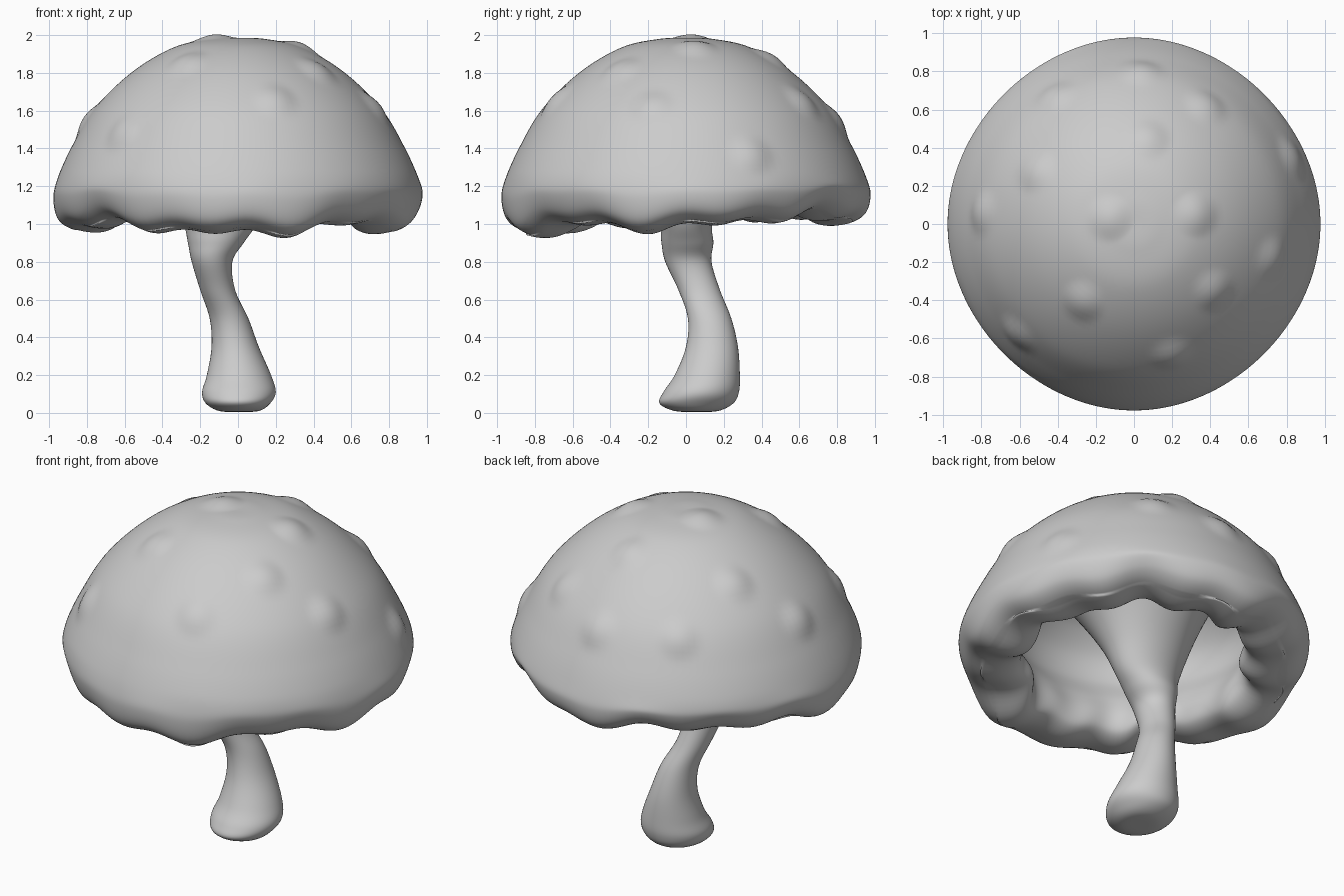
import bpy, bmesh
from math import sin, cos, pi
from mathutils import Vector

if "Cube" in bpy.data.objects:
    bpy.data.objects.remove(bpy.data.objects["Cube"])


def smooth_path(pts, steps):
    """Catmull-Rom through points of any dimension."""
    out = []
    for i in range(len(pts) - 1):
        a, b, c, d = (pts[min(max(i + k, 0), len(pts) - 1)] for k in (-1, 0, 1, 2))
        for s in range(steps):
            t = s / steps
            out.append([0.5 * (2 * q + (r - p) * t + (2 * p - 5 * q + 4 * r - w) * t * t
                               + (3 * q - p - 3 * r + w) * t ** 3)
                        for p, q, r, w in zip(a, b, c, d)])
    out.append(list(pts[-1]))
    return out


def skin(name, rings):
    """Bridge closed rings of points into one smooth-shaded surface."""
    bm = bmesh.new()
    rows = [[bm.verts.new(p) for p in ring] for ring in rings]
    for a, b in zip(rows, rows[1:]):
        for j in range(len(a)):
            k = (j + 1) % len(a)
            bm.faces.new((a[j], a[k], b[k], b[j]))
    bmesh.ops.remove_doubles(bm, verts=bm.verts, dist=1e-5)
    bmesh.ops.recalc_face_normals(bm, faces=bm.faces)
    me = bpy.data.meshes.new(name)
    bm.to_mesh(me)
    bm.free()
    for f in me.polygons:
        f.use_smooth = True
    ob = bpy.data.objects.new(name, me)
    bpy.context.collection.objects.link(ob)
    return ob


# Cap: dome, rolled rim, then hollow underside up to the stem flare
outer = [(0, 1.985), (0.14, 1.98), (0.34, 1.935), (0.56, 1.805), (0.76, 1.61),
         (0.885, 1.4), (0.96, 1.23), (0.977, 1.14), (0.95, 1.05), (0.87, 1.0)]
inner = [(0.75, 0.985), (0.66, 1.02), (0.63, 1.1), (0.65, 1.2), (0.71, 1.34),
         (0.70, 1.47), (0.62, 1.59), (0.52, 1.67)]
STEPS, SEG = 8, 160
profile = smooth_path(outer + inner, STEPS)
n_outer = (len(outer) - 1) * STEPS

# Warts, given by their position seen from above
wart_xy = [(-0.13, 0.03), (0.33, 0.05), (0.07, 0.45), (0.04, 0.80), (0.38, 0.62),
           (0.83, 0.35), (0.73, -0.18), (0.42, -0.35), (0.20, -0.69), (-0.27, -0.41),
           (-0.61, -0.58), (-0.80, 0.06), (-0.52, 0.28), (-0.42, 0.67)]


def dome_z(r):
    for (r0, z0), (r1, z1) in zip(profile, profile[1:]):
        if r0 <= r <= r1:
            return z0 + (z1 - z0) * (r - r0) / (r1 - r0)
    return 1.2


warts = [Vector((x, y, dome_z((x * x + y * y) ** 0.5))) for x, y in wart_xy]
rings = []
for i, (r, z) in enumerate(profile):
    ring = []
    low = min(max((1.28 - z) / 0.26, 0), 1)        # rim influence
    low = low * low * (3 - 2 * low)
    for j in range(SEG):
        a = 2 * pi * j / SEG
        diag = 0.5 - 0.5 * cos(4 * a)              # rim tucks in on the diagonals
        wave = (0.035 * sin(a) + 0.018 * sin(7 * a + 0.6)
                + 0.016 * sin(13 * a + 2) + 0.035 * diag - 0.005)
        rr = r - 0.035 * diag * low
        if i > n_outer:                            # ruffled inner lip
            rr += (0.02 * sin(9 * a + 1) + 0.012 * sin(14 * a)) * low
        p = Vector((rr * cos(a), rr * sin(a), z + wave * low))
        if i < n_outer:
            nrm = (p - Vector((0, 0, 1.05))).normalized()
            h = 0
            for w in warts:
                t = min((p - w).length / 0.135, 1)
                h = max(h, 0.022 * (1 - t * t) ** 2)
            p += nrm * h
        ring.append(p)
    rings.append(ring)
skin("mushroom_cap", rings)

# Stem: sections as z, x min, x max, y min, y max
sections = [(0.005, 0.0, 0.0, 0.06, 0.06), (0.01, -0.1, 0.11, -0.06, 0.17),
            (0.05, -0.17, 0.17, -0.14, 0.25), (0.11, -0.19, 0.2, -0.12, 0.28),
            (0.2, -0.165, 0.175, -0.06, 0.285), (0.35, -0.14, 0.11, 0.0, 0.275),
            (0.5, -0.15, 0.055, 0.01, 0.24), (0.65, -0.2, -0.015, -0.04, 0.18),
            (0.8, -0.245, -0.03, -0.11, 0.135), (0.9, -0.265, 0.03, -0.13, 0.145),
            (1.0, -0.285, 0.1, -0.14, 0.14), (1.15, -0.33, 0.17, -0.2, 0.2),
            (1.32, -0.39, 0.27, -0.3, 0.3), (1.5, -0.47, 0.41, -0.42, 0.42),
            (1.67, -0.55, 0.53, -0.54, 0.54)]
rings = []
for z, x0, x1, y0, y1 in smooth_path(sections, 6):
    rings.append([Vector(((x0 + x1) / 2 + (x1 - x0) / 2 * cos(2 * pi * j / 64),
                          (y0 + y1) / 2 + (y1 - y0) / 2 * sin(2 * pi * j / 64),
                          max(z, 0))) for j in range(64)])
skin("mushroom_stem", rings)
